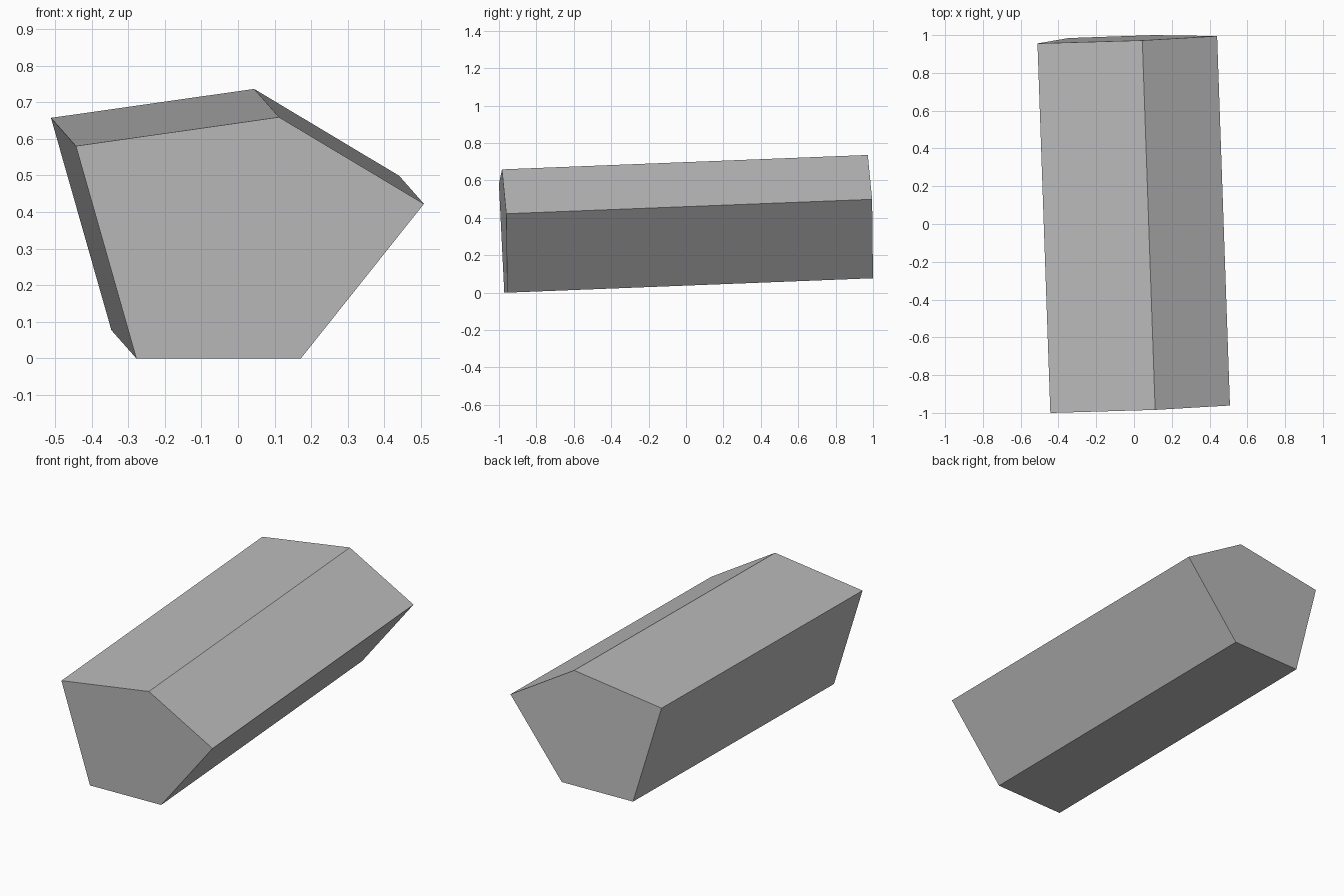
import bpy
import bmesh
from mathutils import Vector

cube = bpy.data.objects.get("Cube")
if cube:
    bpy.data.objects.remove(cube, do_unlink=True)

# Plain grey material
grey = bpy.data.materials.new("plain grey")
grey.use_nodes = True
colour = (0.5, 0.5, 0.5, 1.0)
grey.diffuse_color = colour
grey.node_tree.nodes["Principled BSDF"].inputs["Base Color"].default_value = colour

# Irregular five-sided profile (x, z), cut square to the slightly tilted axis
profile = [(-0.278, 0.0), (0.172, 0.0), (0.508, 0.422), (0.112, 0.659), (-0.443, 0.58)]
axis = Vector((-0.068, 1.956, 0.077))


def end_point(x, z):
    y = -(axis.x * x + axis.z * z) / axis.y - 0.962
    return Vector((x, y, z))


# Extrude the front end along the axis
bm = bmesh.new()
front = bm.faces.new([bm.verts.new(end_point(x, z)) for x, z in profile])
result = bmesh.ops.extrude_face_region(bm, geom=[front], use_keep_orig=True)
back_verts = [g for g in result["geom"] if isinstance(g, bmesh.types.BMVert)]
bmesh.ops.translate(bm, verts=back_verts, vec=axis)
bmesh.ops.recalc_face_normals(bm, faces=bm.faces)

mesh = bpy.data.meshes.new("five_sided_block")
bm.to_mesh(mesh)
bm.free()
mesh.materials.append(grey)
block = bpy.data.objects.new("five_sided_block", mesh)
bpy.context.collection.objects.link(block)
